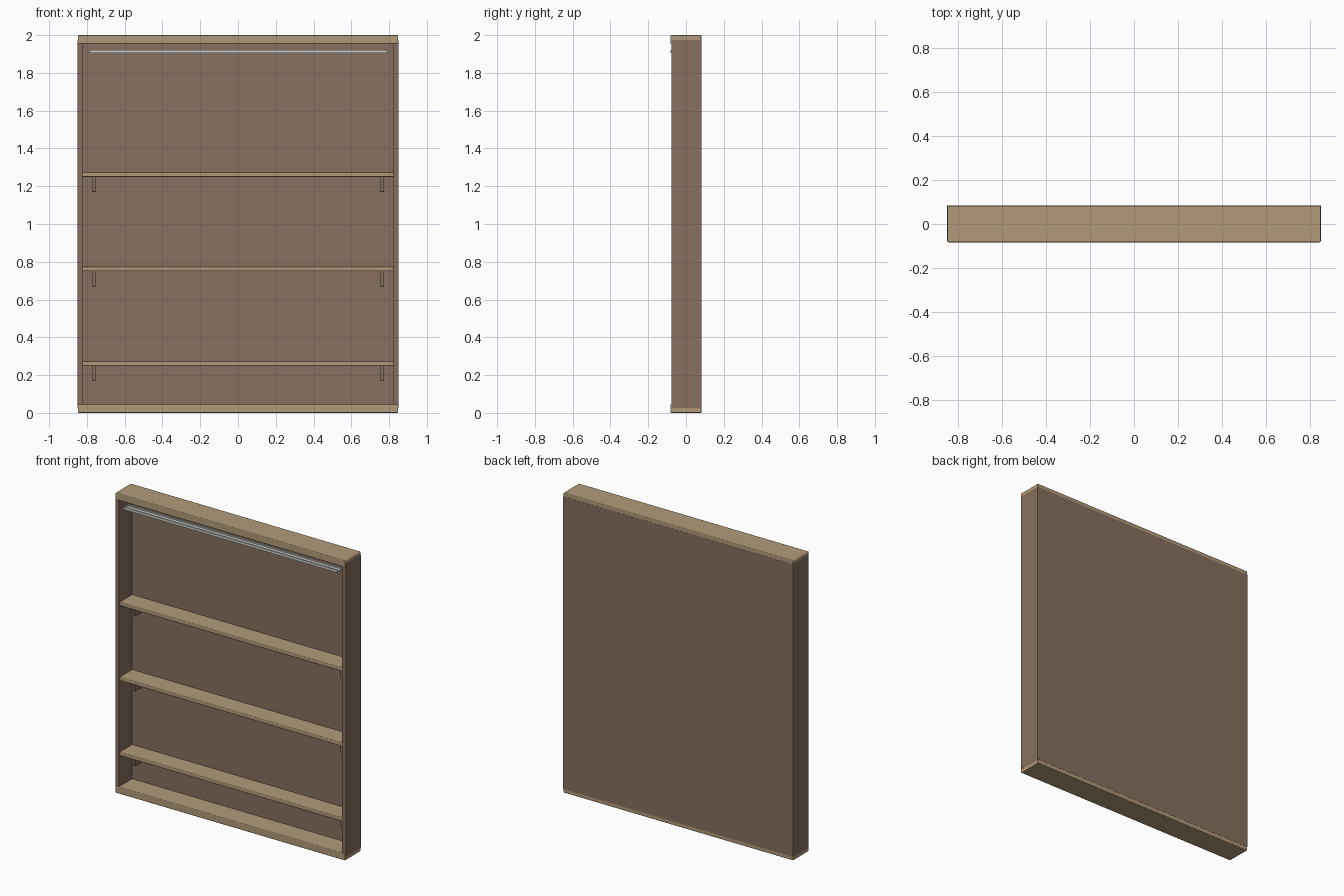
import bpy, bmesh

if "Cube" in bpy.data.objects:
    bpy.data.objects.remove(bpy.data.objects["Cube"])


def material(name, rgb):
    m = bpy.data.materials.new(name)
    m.diffuse_color = (*rgb, 1)
    m.use_nodes = True
    m.node_tree.nodes["Principled BSDF"].inputs["Base Color"].default_value = m.diffuse_color
    return m


LIGHT = material("light wood", (0.445, 0.323, 0.195))
DARK = material("dark wood", (0.246, 0.162, 0.112))
METAL = material("pale metal", (0.62, 0.64, 0.62))


def box(name, lo, hi, mat, bevel=0.0):
    """Box between two corners, with optional rounded edges."""
    bm = bmesh.new()
    bmesh.ops.create_cube(bm, size=1)
    for v in bm.verts:
        v.co = [(a + b) / 2 + c * (b - a) for a, b, c in zip(lo, hi, v.co)]
    me = bpy.data.meshes.new(name)
    bm.to_mesh(me)
    bm.free()
    me.materials.append(mat)
    ob = bpy.data.objects.new(name, me)
    bpy.context.collection.objects.link(ob)
    if bevel:
        mod = ob.modifiers.new("rounded edges", 'BEVEL')
        mod.width = bevel
        mod.segments = 3
        for p in me.polygons:
            p.use_smooth = True
        mod.harden_normals = True
    return ob


W, D, T = 0.848, 0.082, 0.025

# Top and bottom boards
box("top_board", (-W, -0.083, 1.955), (W, D, 2.0), LIGHT, 0.005)
box("bottom_board", (-W, -0.083, 0.0), (W, D, 0.045), LIGHT, 0.005)

# Back and side panels, lapping over the board ends
box("back_panel", (-W, 0.06, 0.025), (W, 0.083, 1.975), DARK)
for side, s in (("left", -1), ("right", 1)):
    xs = sorted((s * (W - T), s * 0.849))
    box(side + "_panel", (xs[0], -0.077, 0.025), (xs[1], 0.083, 1.975), DARK)

# Shelves, each on two brackets
for i, z in enumerate((0.25, 0.75, 1.25)):
    box(f"shelf_{i}", (-0.824, -0.075, z), (0.824, 0.061, z + T), LIGHT, 0.005)
    for s in (-1, 1):
        x = s * 0.764
        box(f"shelf_bracket_{i}", (x - 0.01, -0.005, z - 0.08),
            (x + 0.01, 0.061, z + 0.002), DARK, 0.003)

# Metal rail under the top: flat base with raised front and back lips
box("rail_base", (-0.79, -0.083, 1.905), (0.79, -0.03, 1.913), METAL)
box("rail_front_lip", (-0.79, -0.083, 1.912), (0.79, -0.072, 1.921), METAL)
box("rail_back_lip", (-0.79, -0.041, 1.912), (0.79, -0.03, 1.921), METAL)
